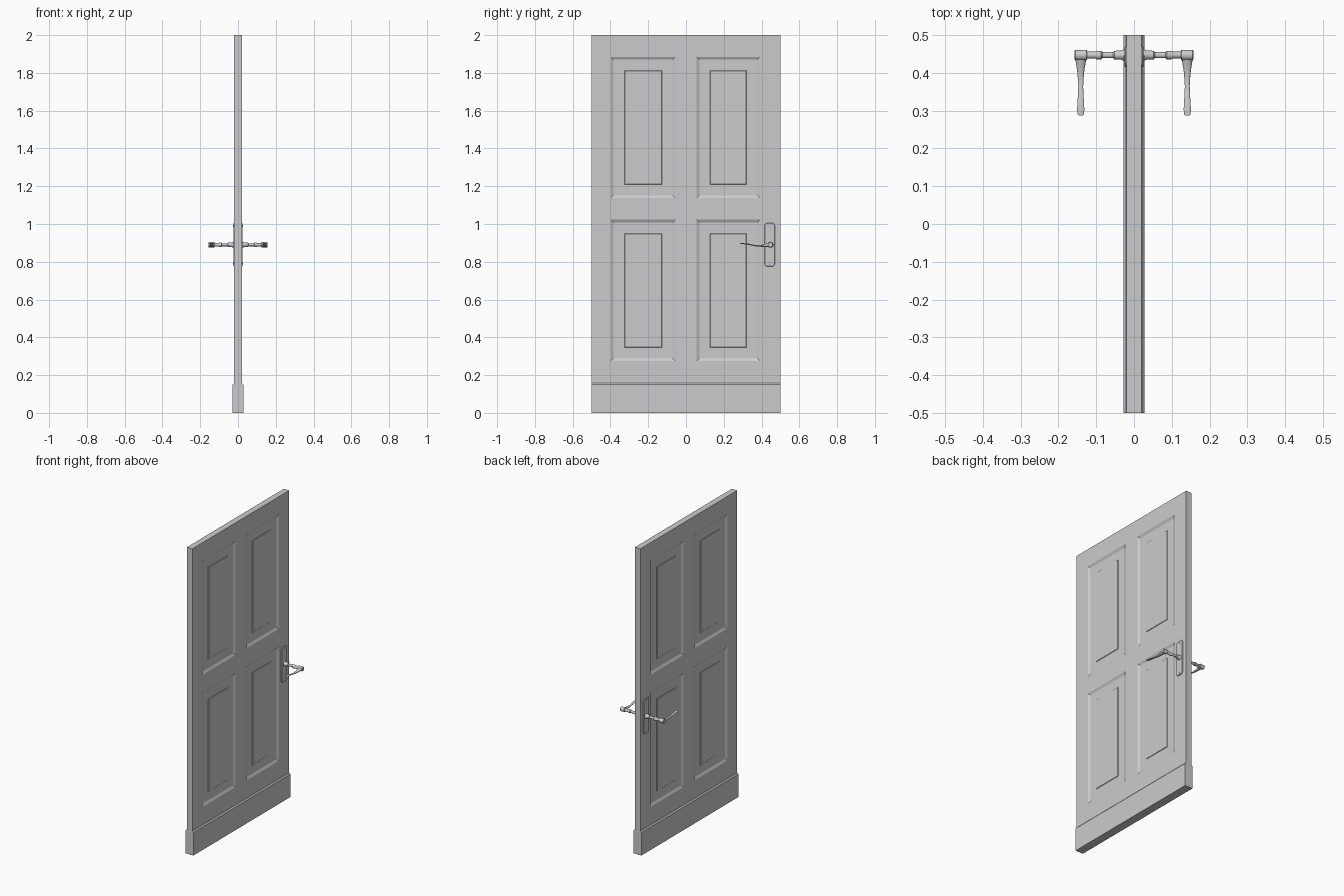
import bpy, bmesh, math
from mathutils import Vector

if "Cube" in bpy.data.objects:
    bpy.data.objects.remove(bpy.data.objects["Cube"])


def make_object(name, bm, mirror=True, smooth=False):
    bmesh.ops.recalc_face_normals(bm, faces=bm.faces)
    mesh = bpy.data.meshes.new(name)
    bm.to_mesh(mesh)
    bm.free()
    ob = bpy.data.objects.new(name, mesh)
    bpy.context.collection.objects.link(ob)
    if mirror:
        ob.modifiers.new("mirror", 'MIRROR').use_axis[0] = True
    if smooth:
        bpy.ops.object.select_all(action='DESELECT')
        ob.select_set(True)
        bpy.context.view_layer.objects.active = ob
        bpy.ops.object.shade_smooth_by_angle(angle=math.radians(40))
    return ob


def loft(bm, rings, caps=True):
    """Skin a list of closed rings of points."""
    vs = [[bm.verts.new(p) for p in r] for r in rings]
    n = len(vs[0])
    for a, b in zip(vs, vs[1:]):
        for i in range(n):
            bm.faces.new((a[i], a[(i + 1) % n], b[(i + 1) % n], b[i]))
    if caps:
        bm.faces.new(vs[0][::-1])
        bm.faces.new(vs[-1])


def turned(bm, profile, y, z, n=24):
    """Turn (x, radius) profile around an axis along x."""
    loft(bm, [[(x, y + r * math.cos(math.tau * i / n), z + r * math.sin(math.tau * i / n))
               for i in range(n)] for x, r in profile])


# door slab: one half with four recessed, fielded panels, mirrored in x
HALF = 0.02
ys = [-0.5, -0.398, -0.056, 0.056, 0.392, 0.5]
zs = [0.0, 0.275, 1.023, 1.137, 1.885, 2.0]
bm = bmesh.new()
grid = [[bm.verts.new((HALF, y, z)) for z in zs] for y in ys]
panels = []
for i in range(5):
    for j in range(5):
        f = bm.faces.new((grid[i][j], grid[i + 1][j], grid[i + 1][j + 1], grid[i][j + 1]))
        if i in (1, 3) and j in (1, 3):
            panels.append(f)
rim = [e for e in bm.edges if e.is_boundary]
ext = bmesh.ops.extrude_edge_only(bm, edges=rim)
for v in ext["geom"]:
    if isinstance(v, bmesh.types.BMVert):
        v.co.x = 0
bmesh.ops.recalc_face_normals(bm, faces=bm.faces)
for f in bm.faces:
    f.normal_update()
for thickness, dx in ((0.015, -0.008), (0.057, 0), (0.003, 0.003)):
    bmesh.ops.inset_individual(bm, faces=panels, thickness=thickness, use_even_offset=True)
    for f in panels:
        for v in f.verts:
            v.co.x += dx
slab = bm
# normals already face outward, recalculated once more on creation
door = make_object("door_slab", slab)
door.modifiers["mirror"].use_clip = True

# kick board around the foot, chamfered at the top
bm = bmesh.new()
loft(bm, [[(sx * w, sy * 0.5, z) for sx, sy in ((-1, -1), (1, -1), (1, 1), (-1, 1))]
          for w, z in ((0.028, 0), (0.028, 0.15), (0.021, 0.158))])
make_object("kick_board", bm, mirror=False)

# handle back plate: rounded rectangle with a softened face edge
HY, HZ = 0.447, 0.89


def rounded(x, w, h, r):
    pts = []
    for k, (sy, sz) in enumerate(((1, 1), (-1, 1), (-1, -1), (1, -1))):
        for s in range(7):
            a = math.pi / 2 * (k + s / 6)
            pts.append((x, 0.443 + sy * (w - r) + r * math.cos(a),
                        HZ + sz * (h - r) + r * math.sin(a)))
    return pts


bm = bmesh.new()
loft(bm, [rounded(0.018, 0.027, 0.115, 0.014), rounded(0.023, 0.027, 0.115, 0.014),
          rounded(0.025, 0.025, 0.113, 0.012)])
make_object("handle_plate", bm, smooth=True)

# plate screws
bm = bmesh.new()
for dz in (-0.1, 0.1):
    turned(bm, [(0.023, 0.005), (0.026, 0.005), (0.0275, 0.003)], 0.443, HZ + dz, 12)
make_object("plate_screws", bm, smooth=True)

# turned spindle with collar, neck and ring
bm = bmesh.new()
turned(bm, [(0.02, 0.016), (0.028, 0.015), (0.034, 0.012), (0.052, 0.0115), (0.055, 0.008),
            (0.084, 0.008), (0.087, 0.0115), (0.098, 0.0115), (0.102, 0.009), (0.13, 0.009)], HY, HZ)
make_object("handle_spindle", bm, smooth=True)

# lever hub
bm = bmesh.new()
turned(bm, [(0.124, 0.012), (0.126, 0.014), (0.155, 0.014), (0.157, 0.012)], HY, HZ)
make_object("lever_hub", bm, smooth=True)

# lever: gently waved, flattening towards the tip (y, z, half width, half height)
sections = [(0.447, 0.890, 0.0145, 0.011), (0.430, 0.888, 0.0135, 0.009),
            (0.410, 0.885, 0.010, 0.006), (0.385, 0.884, 0.0075, 0.004),
            (0.365, 0.886, 0.0065, 0.0035), (0.345, 0.890, 0.007, 0.003),
            (0.325, 0.894, 0.0085, 0.003), (0.305, 0.896, 0.0095, 0.0025),
            (0.292, 0.897, 0.009, 0.0022), (0.287, 0.897, 0.006, 0.0015)]
bm = bmesh.new()
loft(bm, [[(0.141 + w * math.cos(math.tau * i / 16), y, z + h * math.sin(math.tau * i / 16))
           for i in range(16)] for y, z, w, h in sections])
make_object("lever_arm", bm, smooth=True)
